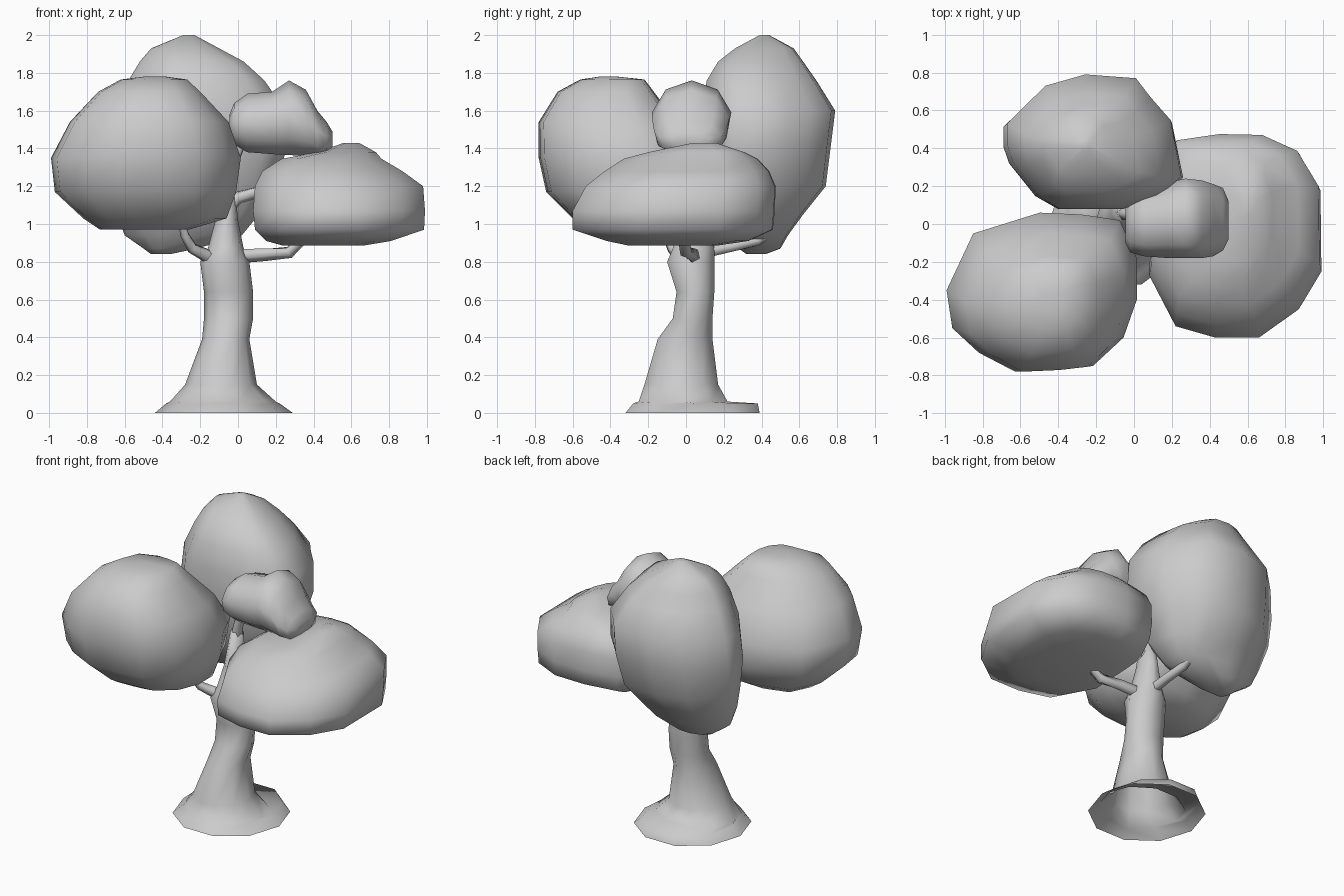
import bpy, bmesh, math
from mathutils import Vector


def add_mesh(name, bm):
    bmesh.ops.recalc_face_normals(bm, faces=bm.faces)
    me = bpy.data.meshes.new(name)
    bm.to_mesh(me)
    bm.free()
    for p in me.polygons:
        p.use_smooth = True
    ob = bpy.data.objects.new(name, me)
    bpy.context.collection.objects.link(ob)
    bpy.ops.object.select_all(action='DESELECT')
    ob.select_set(True)
    bpy.context.view_layer.objects.active = ob
    bpy.ops.object.shade_smooth_by_angle(angle=math.radians(85))
    return ob


def loft(name, outline, levels, along_x=False, open_bottom=False):
    """Stack an outline, stretched to a box (u0, u1, v0, v1) at each level."""
    us, vs = zip(*outline)
    u_lo, u_hi, v_lo, v_hi = min(us), max(us), min(vs), max(vs)
    bm = bmesh.new()
    rings = []
    for h, u0, u1, v0, v1 in levels:
        ring = []
        for u, v in outline:
            a = u0 + (u - u_lo) / (u_hi - u_lo) * (u1 - u0)
            b = v0 + (v - v_lo) / (v_hi - v_lo) * (v1 - v0)
            ring.append(bm.verts.new((h, a, b) if along_x else (a, b, h)))
        rings.append(ring)
    n = len(outline)
    for r, s in zip(rings, rings[1:]):
        for i in range(n):
            j = (i + 1) % n
            bm.faces.new((r[i], r[j], s[j], s[i]))
    bm.faces.new(rings[-1])
    if not open_bottom:
        bm.faces.new(rings[0][::-1])
    return add_mesh(name, bm)


def branch(name, points, r0, r1, sides=5):
    """Tapered tube along a path."""
    pts = [Vector(p) for p in points]
    bm = bmesh.new()
    rings = []
    for k, p in enumerate(pts):
        d = (pts[min(k + 1, len(pts) - 1)] - pts[max(k - 1, 0)]).normalized()
        u = d.cross(Vector((0.5, -0.8, 0.1))).normalized()
        v = d.cross(u)
        r = r0 + (r1 - r0) * k / (len(pts) - 1)
        rings.append([bm.verts.new(p + r * (u * math.cos(t) + v * math.sin(t)))
                      for t in (math.tau * i / sides for i in range(sides))])
    for r, s in zip(rings, rings[1:]):
        for i in range(sides):
            j = (i + 1) % sides
            bm.faces.new((r[i], r[j], s[j], s[i]))
    bm.faces.new(rings[0])
    bm.faces.new(rings[-1])
    return add_mesh(name, bm)


def circle(n, turn=0.0):
    return [(math.cos(math.tau * (i + turn) / n), math.sin(math.tau * (i + turn) / n))
            for i in range(n)]


# Trunk with flared, hollow base
loft("trunk", circle(10), [
    (0.00, -0.44, 0.29, -0.32, 0.39),
    (0.05, -0.38, 0.22, -0.28, 0.38),
    (0.06, -0.36, 0.20, -0.25, 0.22),
    (0.15, -0.28, 0.10, -0.22, 0.17),
    (0.39, -0.19, 0.06, -0.15, 0.14),
    (0.50, -0.18, 0.08, -0.07, 0.14),
    (0.64, -0.18, 0.08, -0.05, 0.15),
    (0.80, -0.20, 0.06, -0.10, 0.15),
    (0.87, -0.16, 0.03, -0.07, 0.15),
    (1.02, -0.12, 0.00, -0.03, 0.14),
    (1.25, -0.09, -0.02, 0.02, 0.11)], open_bottom=True)

# Branches
branch("left_branch", [(-0.13, 0.0, 0.81), (-0.18, -0.04, 0.84), (-0.24, -0.07, 0.87),
                       (-0.28, -0.10, 0.94), (-0.30, -0.13, 1.03)], 0.04, 0.02)
branch("right_branch", [(-0.02, 0.04, 0.83), (0.14, 0.03, 0.84), (0.27, 0.0, 0.85),
                        (0.36, -0.02, 0.94)], 0.04, 0.03)
branch("back_branch", [(-0.06, 0.10, 0.85), (-0.07, 0.24, 0.88), (-0.09, 0.38, 0.91),
                       (-0.10, 0.45, 0.96)], 0.035, 0.025)
branch("upper_branch", [(-0.06, 0.06, 1.08), (0.0, 0.05, 1.14), (0.14, 0.04, 1.18)],
       0.04, 0.03)
branch("top_branch", [(-0.06, 0.06, 1.2), (-0.03, 0.05, 1.32), (0.03, 0.04, 1.45)],
       0.04, 0.025)

# Front left crown
loft("left_crown", [(-0.99, -0.35), (-0.96, -0.55), (-0.82, -0.68), (-0.63, -0.78),
                    (-0.40, -0.77), (-0.22, -0.75), (-0.06, -0.60), (0.01, -0.40),
                    (0.01, -0.18), (-0.08, 0.02), (-0.28, 0.05), (-0.50, 0.06),
                    (-0.85, -0.05)], [
    (0.97, -0.73, -0.26, -0.50, -0.13),
    (1.03, -0.82, -0.06, -0.60, -0.03),
    (1.17, -0.97, -0.01, -0.74, 0.04),
    (1.35, -0.99, 0.015, -0.78, 0.06),
    (1.54, -0.89, -0.05, -0.78, -0.05),
    (1.70, -0.74, -0.20, -0.68, -0.17),
    (1.765, -0.62, -0.27, -0.56, -0.22),
    (1.78, -0.50, -0.38, -0.46, -0.36)])

# Tall back crown
loft("back_crown", [(-0.69, 0.42), (-0.66, 0.33), (-0.52, 0.15), (-0.40, 0.08), (-0.05, 0.08),
                    (0.15, 0.15), (0.27, 0.25), (0.21, 0.55), (0.10, 0.67), (0.02, 0.77),
                    (-0.26, 0.79), (-0.48, 0.73), (-0.69, 0.53)], [
    (0.84, -0.46, -0.36, 0.32, 0.42),
    (0.87, -0.50, -0.22, 0.28, 0.50),
    (0.94, -0.60, 0.02, 0.22, 0.54),
    (1.05, -0.64, 0.11, 0.16, 0.62),
    (1.20, -0.67, 0.19, 0.10, 0.74),
    (1.40, -0.69, 0.26, 0.08, 0.765),
    (1.60, -0.67, 0.25, 0.08, 0.79),
    (1.76, -0.58, 0.14, 0.11, 0.69),
    (1.86, -0.52, 0.03, 0.17, 0.62),
    (1.93, -0.46, -0.10, 0.26, 0.57),
    (2.00, -0.29, -0.23, 0.39, 0.44)])

# Wide low right crown
loft("right_crown", [(0.22, 0.44), (0.10, 0.20), (0.08, -0.27), (0.22, -0.54), (0.43, -0.60),
                     (0.66, -0.60), (0.87, -0.45), (0.99, -0.25), (0.985, 0.18), (0.87, 0.38),
                     (0.68, 0.47), (0.45, 0.475)], [
    (0.885, 0.24, 0.66, -0.30, 0.16),
    (0.91, 0.15, 0.81, -0.42, 0.33),
    (0.97, 0.09, 0.985, -0.60, 0.46),
    (1.07, 0.08, 0.99, -0.60, 0.47),
    (1.20, 0.09, 0.98, -0.53, 0.475),
    (1.28, 0.13, 0.87, -0.43, 0.44),
    (1.345, 0.23, 0.76, -0.33, 0.38),
    (1.38, 0.42, 0.73, -0.20, 0.31),
    (1.43, 0.56, 0.64, 0.04, 0.16)])

# Small upper crown, lofted sideways
loft("small_crown", circle(9, 0.25), [
    (-0.045, -0.10, 0.10, 1.46, 1.58),
    (-0.02, -0.15, 0.15, 1.42, 1.64),
    (0.05, -0.17, 0.18, 1.38, 1.69),
    (0.18, -0.18, 0.22, 1.37, 1.70),
    (0.27, -0.18, 0.24, 1.365, 1.76),
    (0.36, -0.18, 0.23, 1.36, 1.71),
    (0.42, -0.17, 0.21, 1.36, 1.60),
    (0.47, -0.14, 0.19, 1.36, 1.54),
    (0.50, -0.08, 0.12, 1.41, 1.49)], along_x=True)
